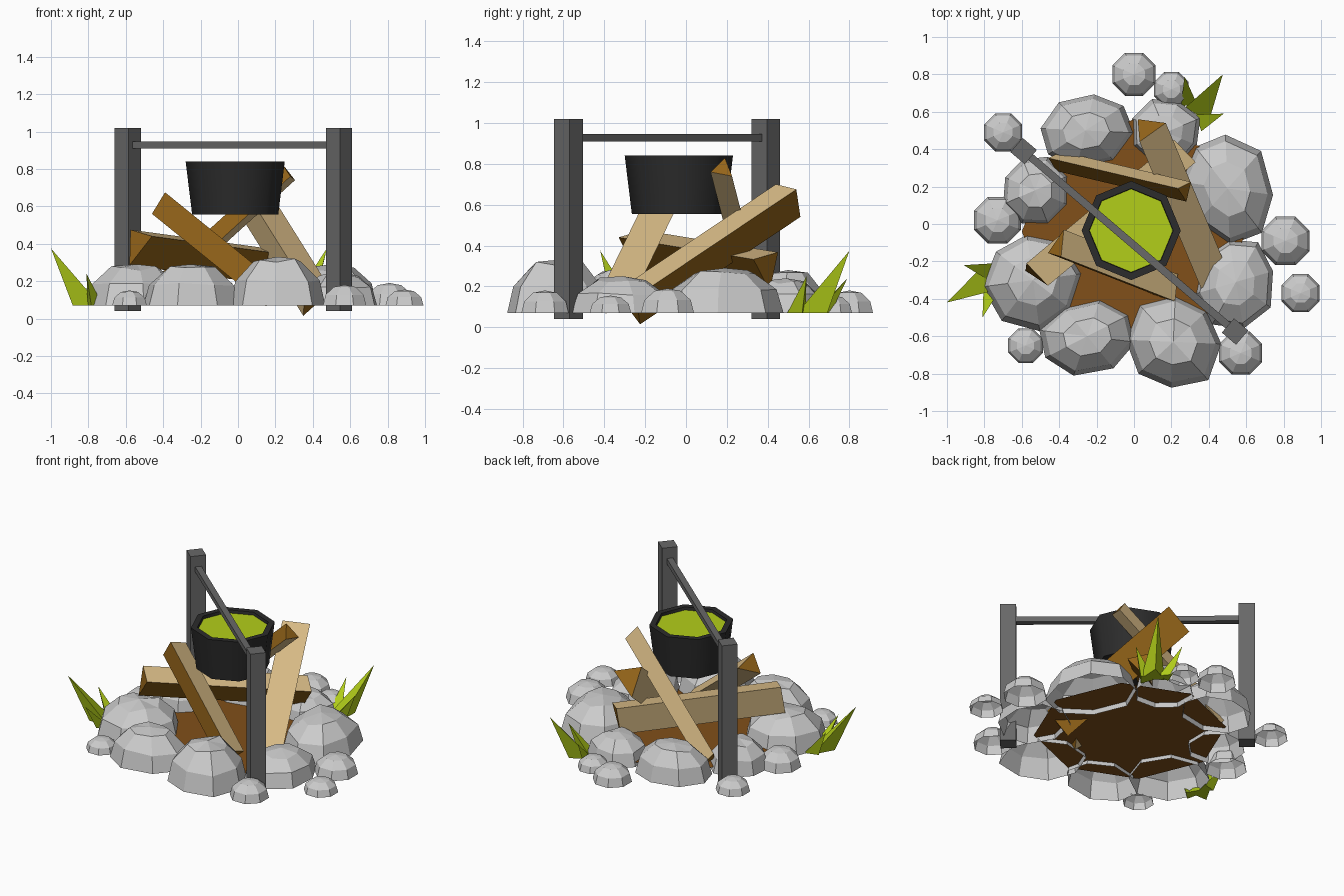
import bpy, math, random
from mathutils import Vector, Matrix

if "Cube" in bpy.data.objects:
    bpy.data.objects.remove(bpy.data.objects["Cube"])

random.seed(4)


def material(name, rgb):
    m = bpy.data.materials.new(name)
    m.diffuse_color = (*rgb, 1)
    m.use_nodes = True
    m.node_tree.nodes["Principled BSDF"].inputs["Base Color"].default_value = m.diffuse_color
    return m


TAN = material("split_wood", (0.72, 0.52, 0.25))
BARK = material("bark", (0.30, 0.13, 0.01))
DIRT = material("dirt", (0.22, 0.08, 0.01))
IRON = material("iron", (0.14, 0.14, 0.14))
BLACK = material("black_iron", (0.025, 0.025, 0.025))
GREEN = material("green", (0.45, 0.62, 0.01))
BASE = 0.07


def add_mesh(name, verts, faces, mats=(), slots=None):
    me = bpy.data.meshes.new(name)
    me.from_pydata([tuple(v) for v in verts], [], faces)
    for m in mats:
        me.materials.append(m)
    if slots:
        for p, s in zip(me.polygons, slots):
            p.material_index = s
    ob = bpy.data.objects.new(name, me)
    bpy.context.collection.objects.link(ob)
    # consistent outward normals
    import bmesh
    bm = bmesh.new()
    bm.from_mesh(me)
    bmesh.ops.recalc_face_normals(bm, faces=bm.faces)
    bm.to_mesh(me)
    bm.free()
    return ob


def bridge(a, b, n):
    return [(a + i, a + (i + 1) % n, b + (i + 1) % n, b + i) for i in range(n)]


def ring(r, z, n=8, c=(0, 0)):
    return [(c[0] + r * math.cos(2 * math.pi * i / n),
             c[1] + r * math.sin(2 * math.pi * i / n), z) for i in range(n)]


# Rocks: faceted domes with open undersides
def rock(name, x, y, rx, ry, top, turn=0, jitter=0.0, n=8):
    h = top - BASE
    verts = []
    wob = [1 + random.uniform(-jitter, jitter) for _ in range(n)]
    for r, k in ((1.0, 0), (0.88, 0.52), (0.5, 0.9)):
        for i in range(n):
            a = 2 * math.pi * (i + 0.5) / n
            kz = k * (1 + random.uniform(-jitter, jitter)) if k else 0
            v = Vector((rx * r * wob[i] * math.cos(a), ry * r * wob[i] * math.sin(a), 0))
            v = Matrix.Rotation(math.radians(turn), 3, 'Z') @ v
            verts.append((x + v.x, y + v.y, BASE + h * kz))
    verts.append((x, y, top))
    faces = bridge(0, n, n) + bridge(n, 2 * n, n)
    faces += [(2 * n + i, 2 * n + (i + 1) % n, 3 * n) for i in range(n)]
    add_mesh(name, verts, faces)


big = [(-0.26, 0.50, .26, .20, .28, 15), (0.17, 0.49, .19, .19, .24, 0),
       (0.50, 0.19, .31, .24, .29, 110), (0.545, -0.31, .21, .25, .25, -10),
       (0.21, -0.63, .26, .26, .33, 20), (-0.25, -0.60, .27, .20, .29, 10),
       (-0.54, -0.30, .26, .26, .29, 30), (-0.53, 0.18, .18, .19, .26, 0)]
for i, (x, y, rx, ry, top, turn) in enumerate(big):
    rock(f"ring_stone_{i + 1}", x, y, rx, ry, top, turn, 0.07)

small = [(-0.70, 0.49, .11, .16), (-0.73, 0.02, .135, .19), (-0.58, -0.65, .10, .15),
         (0.57, -0.69, .125, .18), (0.89, -0.37, .11, .155), (0.81, -0.09, .14, .19),
         (0.20, 0.72, .10, .155), (0.0, 0.80, .125, .18)]
for i, (x, y, r, top) in enumerate(small):
    rock(f"small_stone_{i + 1}", x, y, r, r, top)

# Dirt floor inside the stone ring
add_mesh("dirt_bed", ring(0.6, 0.1, 8, (0, -0.04)), [tuple(range(8))], [DIRT])


# Split logs: triangular prisms, bark on the face between corners b and c
def log(name, a, b, c, d, length):
    step = Vector(d).normalized() * length
    top = [Vector(p) for p in (a, b, c)]
    verts = top + [p + step for p in top]
    faces = [(0, 1, 4, 3), (1, 2, 5, 4), (2, 0, 3, 5), (0, 2, 1), (3, 4, 5)]
    add_mesh(name, verts, faces, [TAN, BARK], [0, 1, 0, 1, 1])


log("back_log", (.03, .44, .70), (.17, .54, .675), (.02, .56, .54),
    (.33, -.787, -.527), 1.0)
log("front_log", (-.375, -.03, .62), (-.39, -.175, .675), (-.46, -.155, .56),
    (.74, -.29, -.60), 0.82)
log("low_log", (-.575, -.21, .475), (-.46, -.33, .44), (-.58, -.25, .285),
    (.763, .638, -.104), 1.035)
log("side_log", (.305, .225, .74), (.235, .19, .83), (.28, .12, .76),
    (-.66, .155, -.60), 0.95)

# Spit: two square posts and a cross bar
p1, p2 = Vector((-.59, .39, 0)), Vector((.54, -.575, 0))
span = p2 - p1
angle = math.atan2(span.y, span.x)


def box(name, loc, size):
    bpy.ops.mesh.primitive_cube_add(size=1, location=loc, rotation=(0, 0, angle))
    ob = bpy.context.object
    ob.name = name
    ob.scale = size
    ob.data.materials.append(IRON)


for name, p in (("back_post", p1), ("front_post", p2)):
    box(name, (p.x, p.y, 0.53), (0.1, 0.1, 0.98))
mid = (p1 + p2) / 2
box("cross_bar", (mid.x, mid.y, 0.928), (span.length - 0.08, 0.04, 0.036))

# Octagonal pot with thick rim, and the soup inside
PC = (-0.015, -0.035)
verts = []
for r, z in ((.23, .555), (.265, .84), (.225, .84), (.215, .76)):
    verts += ring(r, z, 8, PC)
faces = [tuple(range(8))] + bridge(0, 8, 8) + bridge(8, 16, 8) + bridge(16, 24, 8)
faces.append(tuple(range(24, 32)))
pot = add_mesh("pot", verts, faces, [BLACK])
bpy.ops.object.select_all(action='DESELECT')
pot.select_set(True)
bpy.context.view_layer.objects.active = pot
bpy.ops.object.shade_smooth_by_angle(angle=math.radians(50))
add_mesh("soup", ring(.223, .82, 8, PC), [tuple(range(8))], [GREEN])


# Grass: three-sided spikes leaning outward
def blade(name, x, y, r, tip):
    a0 = math.atan2(tip[1] - y, tip[0] - x)
    verts = [(x + r * math.cos(a0 + k * 2.0944), y + r * math.sin(a0 + k * 2.0944), BASE)
             for k in range(3)] + [tip]
    add_mesh(name, verts, [(0, 2, 1), (0, 1, 3), (1, 2, 3), (2, 0, 3)], [GREEN])


blades = [(-.81, -.31, .085, (-1.0, -.42, .375)), (-.79, -.25, .055, (-.91, -.22, .25)),
          (-.77, -.37, .05, (-.81, -.50, .24)),
          (.36, .62, .085, (.475, .80, .375)), (.37, .55, .055, (.48, .59, .25)),
          (.29, .66, .05, (.27, .79, .24))]
for i, (x, y, r, tip) in enumerate(blades):
    blade(f"grass_blade_{i + 1}", x, y, r, tip)
